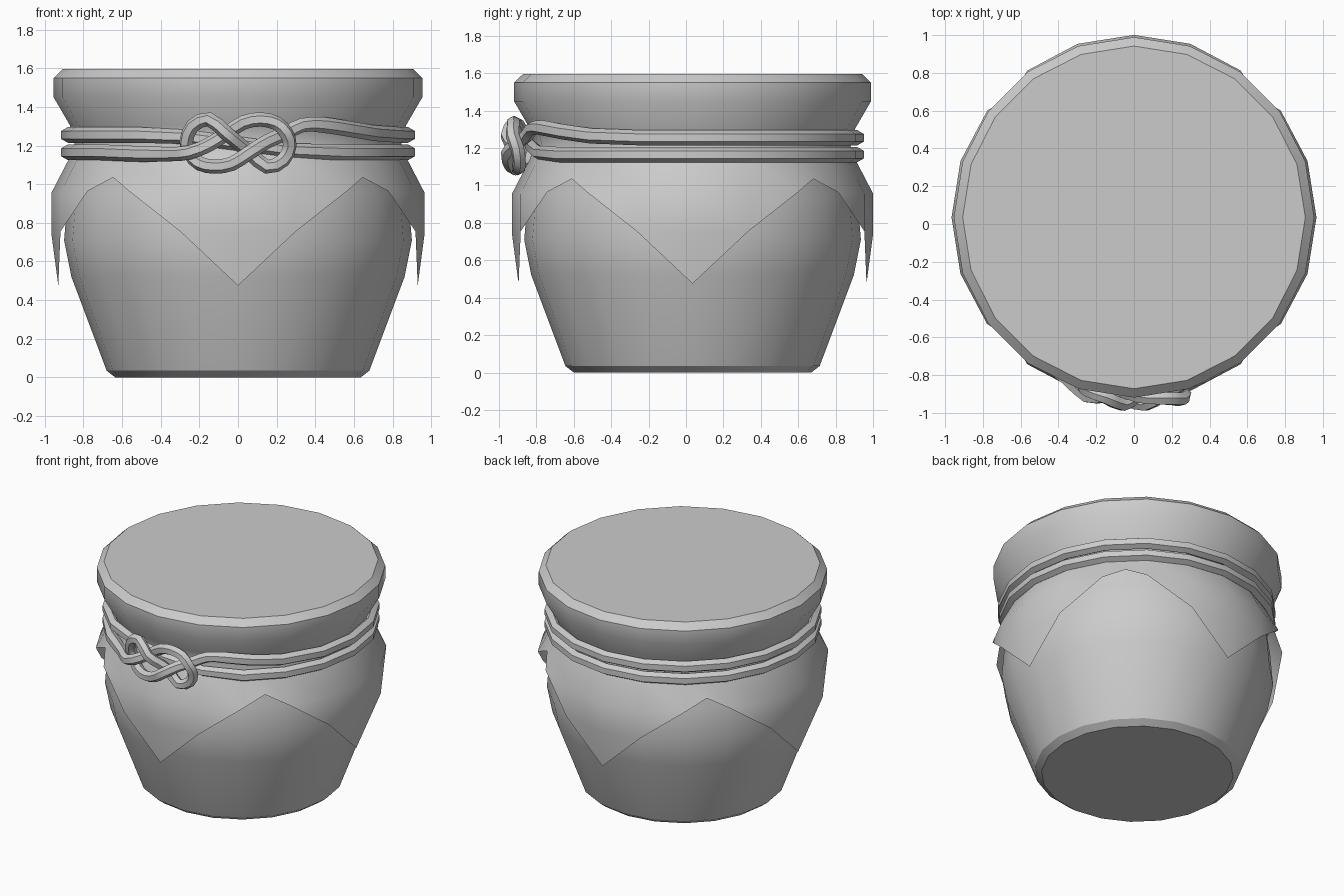
import bpy, math
from mathutils import Vector

if "Cube" in bpy.data.objects:
    bpy.data.objects.remove(bpy.data.objects["Cube"])

CY = 0.035   # jar axis sits slightly behind the origin because the knot sticks out


def polar(phi, r, z):
    """phi in degrees, measured from the front (-y) towards +x."""
    a = math.radians(phi)
    return Vector((r * math.sin(a), CY - r * math.cos(a), z))


def make(name, verts, faces, angle):
    me = bpy.data.meshes.new(name)
    me.from_pydata([tuple(v) for v in verts], [], faces)
    ob = bpy.data.objects.new(name, me)
    bpy.context.collection.objects.link(ob)
    bpy.context.view_layer.objects.active = ob
    ob.select_set(True)
    # merge collapsed points, make normals consistent
    bpy.ops.object.mode_set(mode='EDIT')
    bpy.ops.mesh.select_all(action='SELECT')
    bpy.ops.mesh.remove_doubles(threshold=0.0005)
    bpy.ops.mesh.normals_make_consistent(inside=False)
    bpy.ops.object.mode_set(mode='OBJECT')
    bpy.ops.object.shade_smooth_by_angle(angle=math.radians(angle))
    ob.select_set(False)
    return ob


def bridge(rows, n):
    """Quads between consecutive closed rows of n points."""
    return [(i * n + j, i * n + (j + 1) % n, (i + 1) * n + (j + 1) % n, (i + 1) * n + j)
            for i in range(rows - 1) for j in range(n)]


def interp(table, x):
    for (x0, y0), (x1, y1) in zip(table, table[1:]):
        if x <= x1:
            return y0 + (y1 - y0) * (x - x0) / (x1 - x0)
    return table[-1][1]


# Jar body: 20-sided lathe
body = [(.635, 0), (.68, .035), (.862, .52), (.90, .71), (.88, .95), (.82, 1.13), (.80, 1.4)]
verts = [polar(18 * j, r, z) for r, z in body for j in range(20)]
make("jar_body", verts,
     bridge(len(body), 20) + [tuple(range(20)), tuple(range(120, 140))], 30)

# Cloth cover: lid shape, gathered neck and four hanging corners
cloth = [(.907, 1.595), (.954, 1.55), (.954, 1.45), (.87, 1.305), (.845, 1.21),
         (.87, 1.14), (.966, .955), (.966, .745), (.93, .475)]
hem = [(0, .475), (18, .755), (36, .965), (45, 1.035)]
radius_at = [(z, r) for r, z in reversed(cloth)]
angles = sorted([18 * j for j in range(20)] + [45, 135, 225, 315])
verts = []
for _, z in cloth:
    for phi in angles:
        d = phi % 90
        zz = max(z, interp(hem, min(d, 90 - d)))
        flat = math.cos(math.radians(9)) if phi % 18 else 1   # mid-facet columns
        verts.append(polar(phi, interp(radius_at, zz) * flat, zz))
n = len(angles)
faces = []
for f in bridge(len(cloth), n):
    # drop quads wholly collapsed by the hem
    if len({tuple(round(c, 4) for c in verts[i]) for i in f}) > 2:
        faces.append(f)
make("cloth_cover", verts, faces + [tuple(range(n))], 36)

# Cord: one closed path, two turns round the neck joined by a front knot
knot = [(-.55, 1.158, .895), (-.36, 1.155, .925), (-.25, 1.165, .98), (-.15, 1.205, .955),
        (-.06, 1.262, .925), (.03, 1.32, .95), (.12, 1.335, .965), (.20, 1.315, .98),
        (.25, 1.265, .995), (.268, 1.2, .975), (.235, 1.125, .955), (.15, 1.09, .945),
        (.06, 1.163, .925), (0, 1.213, .955), (-.06, 1.263, .993), (-.15, 1.336, .965),
        (-.235, 1.301, .95), (-.268, 1.22, .93), (-.25, 1.16, .912), (-.20, 1.107, .93),
        (-.12, 1.091, .955), (-.03, 1.106, .97), (.06, 1.164, .993), (.15, 1.221, .955),
        (.25, 1.265, .92), (.33, 1.305, .92), (.43, 1.308, .912), (.57, 1.287, .9),
        (.70, 1.265, .885)]
ctrl = [polar(math.degrees(math.asin(x / r)), r, z) for x, z, r in knot]
path = []
for i in range(len(ctrl) - 1):
    a, b, c, d = (ctrl[max(i - 1, 0)], ctrl[i], ctrl[i + 1], ctrl[min(i + 2, len(ctrl) - 1)])
    for t in (0, .5):
        path.append(.5 * (2 * b + (c - a) * t + (2 * a - 5 * b + 4 * c - d) * t * t
                          + (3 * b - a - 3 * c + d) * t ** 3))
path.append(ctrl[-1])
path += [polar(p, .88, 1.255) for p in range(72, 325, 18)]          # upper turn
path += [polar(342, .865, 1.245), polar(360, .86, 1.21), polar(378, .865, 1.175)]
path += [polar(p, .88, 1.165) for p in range(396, 667, 18)]         # lower turn

SIDES = 6
verts = []
m = len(path)
for i, p in enumerate(path):
    t = (path[(i + 1) % m] - path[i - 1]).normalized()
    out = Vector((p.x, p.y - CY, 0)).normalized()
    out = (out - t * out.dot(t)).normalized()
    side = t.cross(out)
    in_knot = abs(p.x) < .4 and p.y < 0
    rad = .037 if in_knot else .041
    for k in range(SIDES):
        a = math.radians(30 + 360 / SIDES * k)
        verts.append(p + rad * (out * math.cos(a) + side * math.sin(a)))
faces = bridge(m, SIDES)
last = (m - 1) * SIDES
faces += [(last + k, last + (k + 1) % SIDES, (k + 1) % SIDES, k) for k in range(SIDES)]
make("knotted_cord", verts, faces, 40)
